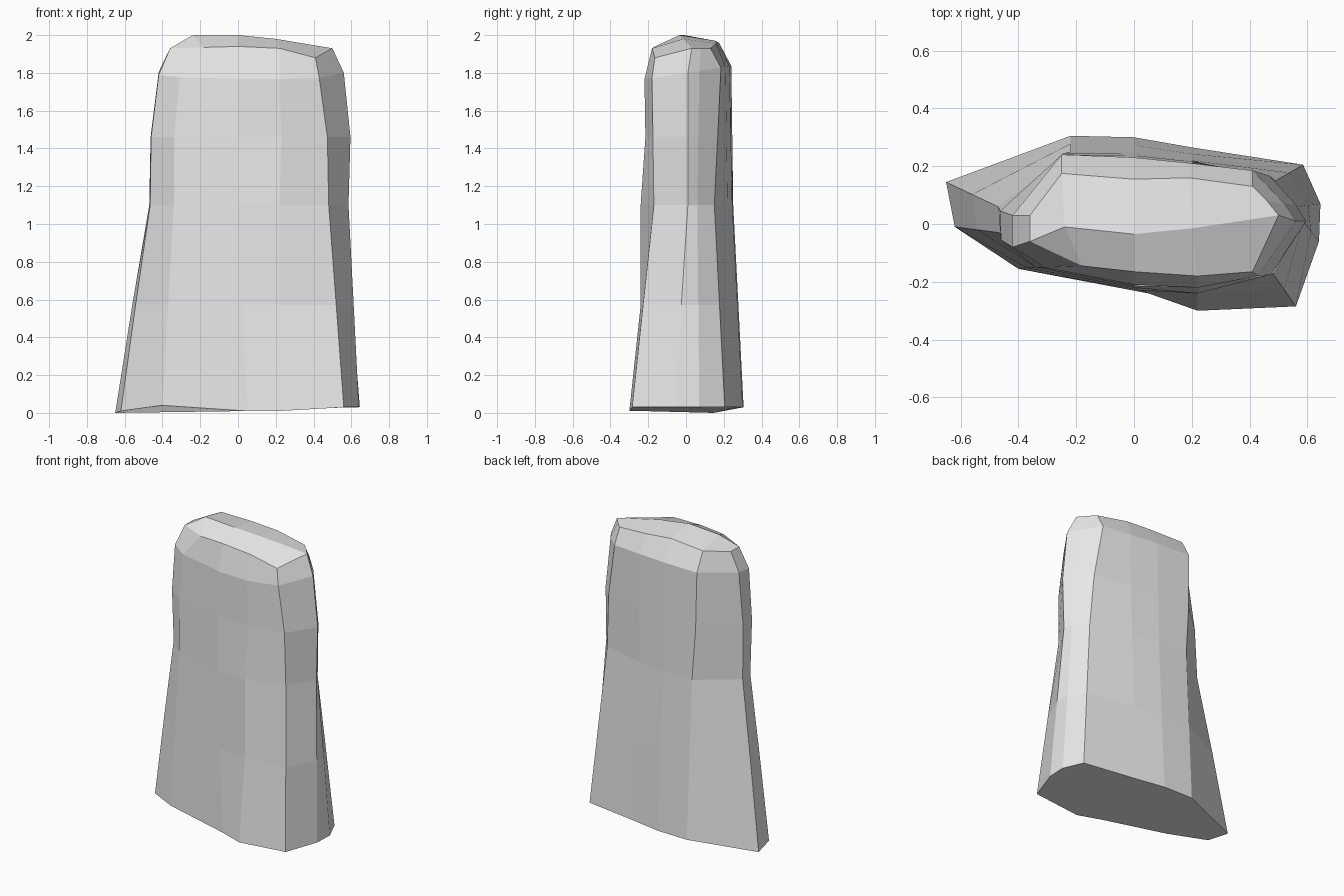
import bpy
import bmesh
from mathutils import Vector

default_cube = bpy.data.objects.get("Cube")
if default_cube:
    bpy.data.objects.remove(default_cube, do_unlink=True)


def make_material(name, colour):
    material = bpy.data.materials.new(name)
    material.use_nodes = True
    material.diffuse_color = colour
    shader = next(n for n in material.node_tree.nodes if n.type == "BSDF_PRINCIPLED")
    shader.inputs["Base Color"].default_value = colour
    return material


def level(outline, height):
    """Turn a flat outline into a ring of points at one height."""
    return [Vector((x, y, height)) for x, y in outline]


def between(lower, upper, height, widen=1.0, front_limit=-0.24):
    """Blend two rings halfway, and adjust the width and the front depth."""
    ring = []
    for a, b in zip(lower, upper):
        middle = a.lerp(b, 0.5)
        ring.append(Vector((middle.x * widen, max(middle.y, front_limit), height)))
    return ring


# Outlines run from the back of the right end, along the front, and round the back
foot = [Vector(p) for p in (
    (-0.65, 0.145, 0), (-0.62, -0.01, 0.01), (-0.4, -0.155, 0.04),
    (0.05, -0.24, 0.01), (0.22, -0.3, 0.01), (0.56, -0.285, 0.03),
    (0.64, -0.06, 0.03), (0.645, 0.07, 0.03), (0.585, 0.205, 0.03),
    (0.2, 0.265, 0.03), (0, 0.3, 0.03), (-0.22, 0.305, 0.03))]

waist = level((
    (-0.47, 0.06), (-0.465, -0.03), (-0.34, -0.15), (0, -0.22),
    (0.22, -0.24), (0.48, -0.17), (0.585, 0.01), (0.56, 0.06),
    (0.49, 0.15), (0.2, 0.22), (0, 0.245), (-0.22, 0.25)), 1.1)

shoulder = level((
    (-0.42, 0.03), (-0.42, -0.08), (-0.31, -0.15), (0, -0.21),
    (0.22, -0.22), (0.43, -0.18), (0.56, 0.01), (0.52, 0.07),
    (0.41, 0.185), (0.2, 0.21), (0, 0.23), (-0.25, 0.24)), 1.8)
for corner in shoulder:
    corner.z += 0.15 * corner.y

crown = [Vector(p) for p in (
    (-0.36, 0.03, 1.93), (-0.36, -0.06, 1.93), (-0.18, -0.145, 1.935),
    (0, -0.165, 1.94), (0.22, -0.18, 1.93), (0.41, -0.165, 1.88),
    (0.5, 0.03, 1.93), (0.46, 0.08, 1.93), (0.41, 0.13, 1.93),
    (0.19, 0.16, 1.955), (0, 0.155, 1.97), (-0.25, 0.175, 1.96))]

ridge = [Vector(p) for p in ((-0.24, -0.01, 2), (0, -0.035, 2), (0.2, -0.015, 1.98))]

rings = [
    foot,
    between(foot, waist, 0.57),
    waist,
    between(waist, shoulder, 1.46, widen=1.04, front_limit=-0.215),
    shoulder,
    crown,
]

# Stone sides: a loft through the rings
bm = bmesh.new()
loops = [[bm.verts.new(point) for point in ring] for ring in rings]
count = len(foot)
for lower, upper in zip(loops, loops[1:]):
    for i in range(count):
        j = (i + 1) % count
        bm.faces.new((lower[i], lower[j], upper[j], upper[i]))

# Underside
bm.faces.new(reversed(loops[0]))

# Top: facets that rise from the crown to an off-centre ridge
(back_end, front_end, front_a, front_b, front_c, front_corner,
 tip, tip_back, back_corner, back_c, back_b, back_a) = loops[-1]
left, middle, right = [bm.verts.new(point) for point in ridge]
for facet in (
    (front_end, front_a, left),
    (front_a, front_b, middle, left),
    (front_b, front_c, right, middle),
    (front_c, front_corner, tip, right),
    (tip, tip_back, back_corner, back_c, right),
    (back_c, back_b, middle, right),
    (back_b, back_a, left, middle),
    (back_a, back_end, front_end, left),
):
    bm.faces.new(facet)

bmesh.ops.recalc_face_normals(bm, faces=bm.faces[:])
mesh = bpy.data.meshes.new("standing_stone")
bm.to_mesh(mesh)
bm.free()
mesh.materials.append(make_material("light_grey_stone", (0.8, 0.8, 0.8, 1)))

stone = bpy.data.objects.new("standing_stone", mesh)
bpy.context.scene.collection.objects.link(stone)
